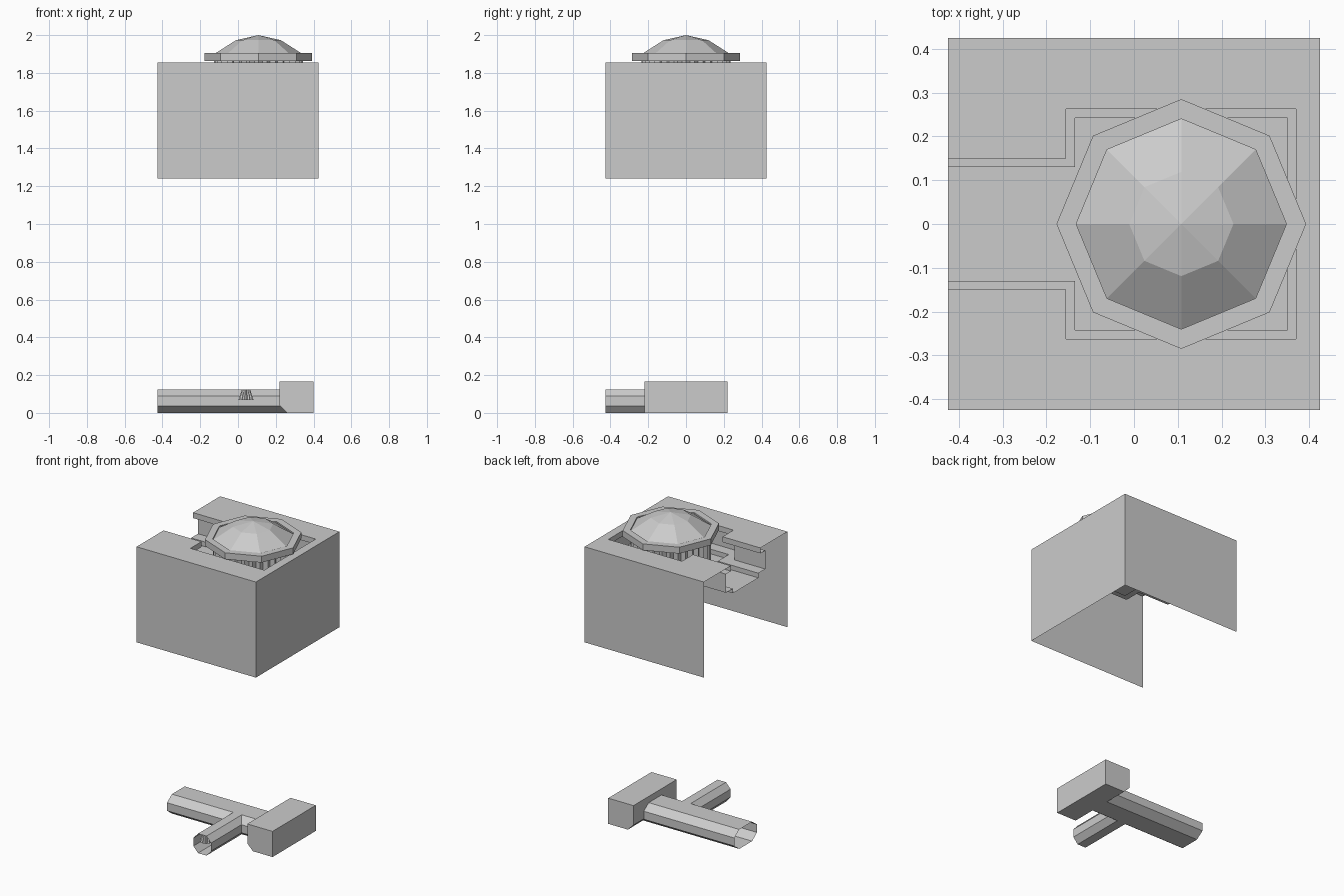
import bpy, bmesh, math

if "Cube" in bpy.data.objects:
    bpy.data.objects.remove(bpy.data.objects["Cube"])

H = 0.425          # half width of the model
CX = 0.108         # cap centre in x


def make(name, build):
    bm = bmesh.new()
    build(bm)
    me = bpy.data.meshes.new(name)
    bm.to_mesh(me)
    bm.free()
    ob = bpy.data.objects.new(name, me)
    bpy.context.collection.objects.link(ob)
    return ob


def loft(bm, rows, closed=True):
    """Bridge rows of points with quads; returns the vertex rows."""
    vs = [[bm.verts.new(p) for p in r] for r in rows]
    n = len(rows[0])
    for a, b in zip(vs, vs[1:]):
        for i in range(n if closed else n - 1):
            j = (i + 1) % n
            bm.faces.new((a[i], a[j], b[j], b[i]))
    return vs


def ring(r, z, n=8, r2=None):
    out = []
    for i in range(n):
        q = r if r2 is None or i % 2 == 0 else r2
        a = 2 * math.pi * i / n
        out.append((CX + q * math.cos(a), q * math.sin(a), z))
    return out


def channel(o, z):
    """Slot plus square basin outline, grown by o, open at the left."""
    half = [(-H, .15 + o), (-.155 - o, .15 + o), (-.155 - o, .262 + o), (.37 + o, .262 + o)]
    return [(x, y, z) for x, y in half] + [(x, -y, z) for x, y in reversed(half)]


def octagon(w, f):
    """Pipe section: half width w, half flat f, 0.125 high."""
    return [(f, 0), (w, .037), (w, .089), (f, .125),
            (-f, .125), (-w, .089), (-w, .037), (-f, 0)]


# Upper housing: three outer walls, top and undercut channel
def housing(bm):
    corners = [(-H, H), (H, H), (H, -H), (-H, -H)]
    top = loft(bm, [[(x, y, z) for x, y in corners] for z in (1.24, 1.855)], False)[1]
    steps = [(0, 1.855), (0, 1.82), (.05, 1.82), (.05, 1.70), (-.02, 1.70), (-.02, 1.67)]
    rows = loft(bm, [channel(o, z) for o, z in steps], False)
    bm.faces.new(top + rows[0][::-1])
    bm.faces.new(rows[-1])
    bmesh.ops.recalc_face_normals(bm, faces=bm.faces)


make("housing", housing)


# Fluted drum standing in the basin
def drum(bm):
    rows = loft(bm, [ring(.235, z, 64, .215) for z in (1.67, 1.866)])
    bm.faces.new(rows[1])


make("fluted_drum", drum)


# Octagonal rim around the cap
def rim(bm):
    loft(bm, [ring(.24, 1.864), ring(.285, 1.864), ring(.285, 1.905),
              ring(.24, 1.905), ring(.24, 1.864)])
    bmesh.ops.remove_doubles(bm, verts=bm.verts, dist=1e-5)
    bmesh.ops.recalc_face_normals(bm, faces=bm.faces)


make("cap_rim", rim)


# Faceted dome
def dome(bm):
    last = loft(bm, [ring(.24, 1.866), ring(.24, 1.896), ring(.119, 1.973)])[-1]
    tip = bm.verts.new((CX, 0, 2.0))
    for i in range(8):
        bm.faces.new((last[i], last[(i + 1) % 8], tip))


make("dome", dome)


# Open-ended pipes
def main_pipe(bm):
    loft(bm, [[(x, y, z) for y, z in octagon(.115, .065)] for x in (.26, -H)])
    bmesh.ops.recalc_face_normals(bm, faces=bm.faces)


def branch_pipe(bm):
    loft(bm, [[(.0425 + x, y, z) for x, z in octagon(.0625, .03)] for y in (-.065, -H)])
    bmesh.ops.recalc_face_normals(bm, faces=bm.faces)


make("main_pipe", main_pipe)
make("branch_pipe", branch_pipe)


# Ribbed flare hanging inside the branch mouth
def flare(bm):
    n = 12

    def row(half, z, depth):
        pts = []
        for i in range(n + 1):
            a = math.pi * i / n
            k = 1 if i % 2 == 0 else .8
            pts.append((.0425 - half * math.cos(a) * k, -.38 - depth * math.sin(a) * k, z))
        return pts
    loft(bm, [row(.04, .068, .04), row(.022, .124, .022)], False)


make("ribbed_flare", flare)


# End block with a chamfered inner lower edge
def block(bm):
    prof = [(.26, 0), (.40, 0), (.40, .165), (.22, .165), (.22, .04)]
    rows = loft(bm, [[(x, y, z) for x, z in prof] for y in (-.22, .22)])
    for r in rows:
        bm.faces.new(r)
    bmesh.ops.recalc_face_normals(bm, faces=bm.faces)


make("end_block", block)
